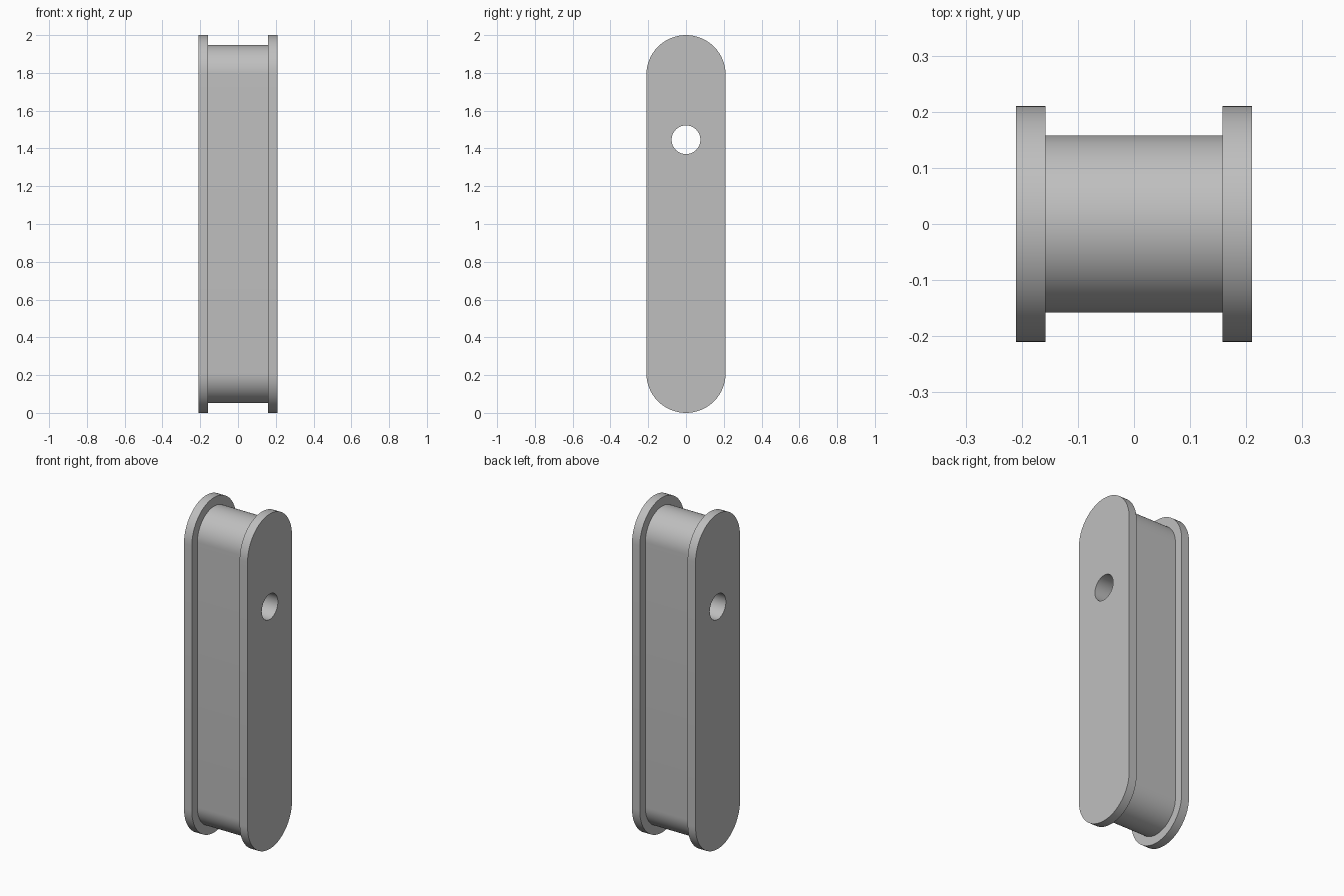
import bpy
import bmesh
from math import pi, sin, cos, radians

HEIGHT = 2.0
FLANGE_R, CORE_R = 0.21, 0.158
OUTER_X, INNER_X = 0.21, 0.158
HOLE_Z, HOLE_R = 1.446, 0.076
ARC_STEPS = 32

if "Cube" in bpy.data.objects:
    bpy.data.objects.remove(bpy.data.objects["Cube"], do_unlink=True)

grey = bpy.data.materials.new("light grey")
grey.use_nodes = True
colour = (0.52, 0.52, 0.52, 1.0)
grey.diffuse_color = colour
grey.node_tree.nodes["Principled BSDF"].inputs["Base Color"].default_value = colour


def slot_ring(bm, x, radius):
    """Upright slot outline: two half circles joined by straight sides."""
    ring = []
    for centre_z, start in ((HEIGHT - FLANGE_R, 0.0), (FLANGE_R, pi)):
        for i in range(ARC_STEPS + 1):
            a = start + pi * i / ARC_STEPS
            ring.append(bm.verts.new((x, radius * cos(a), centre_z + radius * sin(a))))
    return ring


# Body: core with a wider flange at each end
sections = [(-OUTER_X, FLANGE_R), (-INNER_X, FLANGE_R), (-INNER_X, CORE_R),
            (INNER_X, CORE_R), (INNER_X, FLANGE_R), (OUTER_X, FLANGE_R)]
bm = bmesh.new()
rings = [slot_ring(bm, x, r) for x, r in sections]
for a, b in zip(rings, rings[1:]):
    for i in range(len(a)):
        j = (i + 1) % len(a)
        bm.faces.new((a[i], a[j], b[j], b[i]))
bm.faces.new(rings[0])
bm.faces.new(rings[-1])
bmesh.ops.recalc_face_normals(bm, faces=bm.faces)
mesh = bpy.data.meshes.new("flanged_body")
bm.to_mesh(mesh)
bm.free()
mesh.materials.append(grey)
body = bpy.data.objects.new("flanged_body", mesh)
bpy.context.collection.objects.link(body)

# Round hole through both flanges and the core
bpy.ops.mesh.primitive_cylinder_add(vertices=64, radius=HOLE_R, depth=1.0,
                                    location=(0, 0, HOLE_Z), rotation=(0, pi / 2, 0))
cutter = bpy.context.object
cutter.name = "hole_cutter"
cutter.hide_render = True
cutter.data.materials.append(grey)
cut = body.modifiers.new("hole", 'BOOLEAN')
cut.operation = 'DIFFERENCE'
cut.solver = 'EXACT'
cut.object = cutter

bpy.ops.object.select_all(action='DESELECT')
body.select_set(True)
bpy.context.view_layer.objects.active = body
bpy.ops.object.modifier_apply(modifier=cut.name)
bpy.data.objects.remove(cutter, do_unlink=True)
bpy.ops.object.shade_smooth_by_angle(angle=radians(30))
